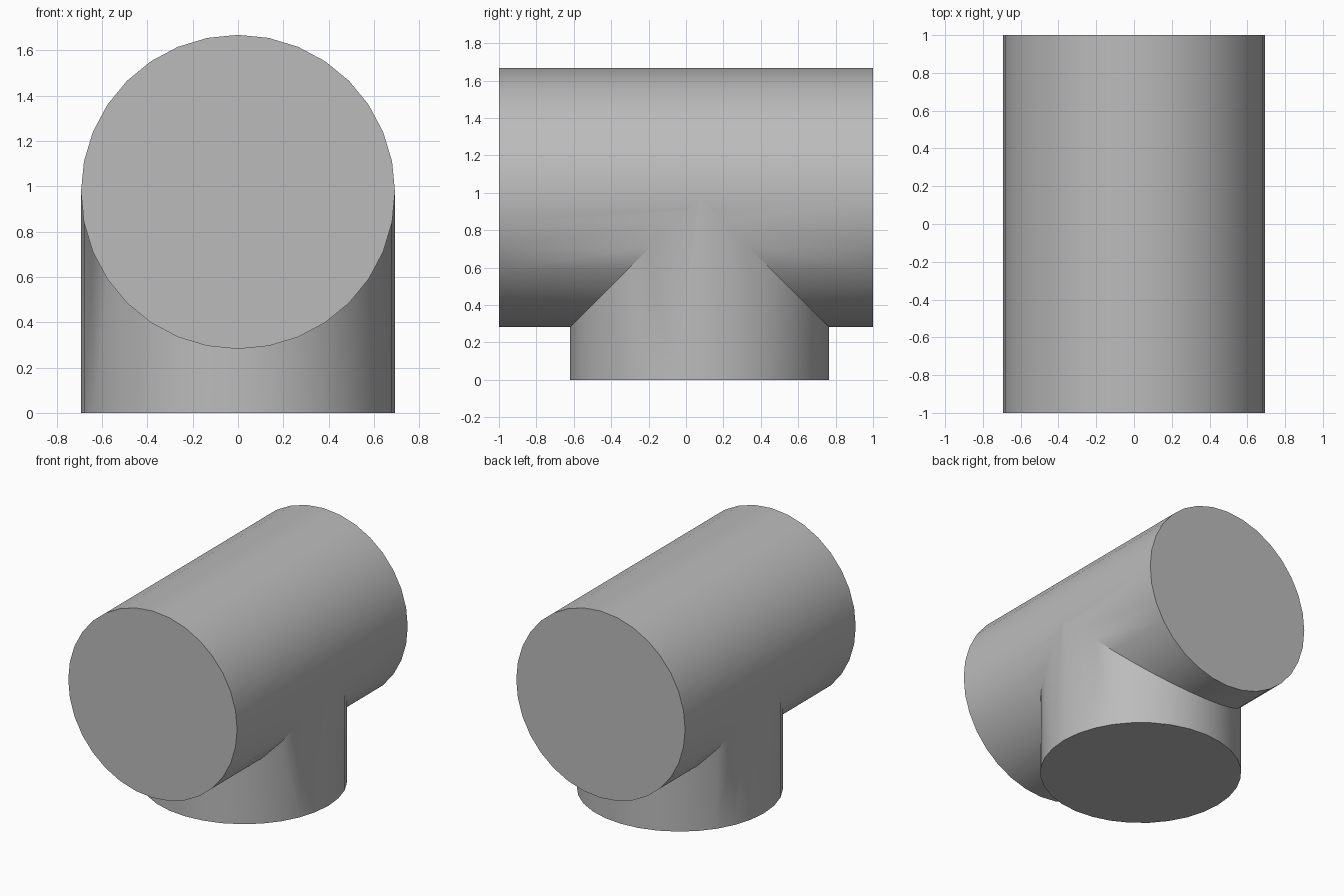
import bpy
import math

cube = bpy.data.objects.get("Cube")
if cube:
    bpy.data.objects.remove(cube, do_unlink=True)

RADIUS = 0.693
AXIS_Z = 0.975
BRANCH_Y = 0.072

grey = bpy.data.materials.new("plain grey")
grey.use_nodes = True
colour = (0.5, 0.5, 0.5, 1)
grey.diffuse_color = colour
grey.node_tree.nodes["Principled BSDF"].inputs["Base Color"].default_value = colour


def cylinder(name, length, centre, tilt=0):
    bpy.ops.mesh.primitive_cylinder_add(
        vertices=32, radius=RADIUS, depth=length, location=centre, rotation=(tilt, 0, 0))
    obj = bpy.context.object
    obj.name = name
    obj.data.materials.append(grey)
    bpy.ops.object.transform_apply(location=True, rotation=True, scale=True)
    return obj


# Horizontal run and the vertical branch that ends on its axis
pipe = cylinder("pipe_tee", 2, (0, 0, AXIS_Z), math.pi / 2)
branch = cylinder("branch_helper", AXIS_Z, (0, BRANCH_Y, AXIS_Z / 2))

# Fuse the two into one solid
fuse = pipe.modifiers.new("fuse branch", 'BOOLEAN')
fuse.operation = 'UNION'
fuse.solver = 'EXACT'
fuse.object = branch
bpy.ops.object.select_all(action='DESELECT')
pipe.select_set(True)
bpy.context.view_layer.objects.active = pipe
bpy.ops.object.modifier_apply(modifier=fuse.name)
bpy.data.objects.remove(branch, do_unlink=True)

# Smooth walls, sharp rims and joint
bpy.ops.object.shade_smooth_by_angle(angle=math.radians(30))
